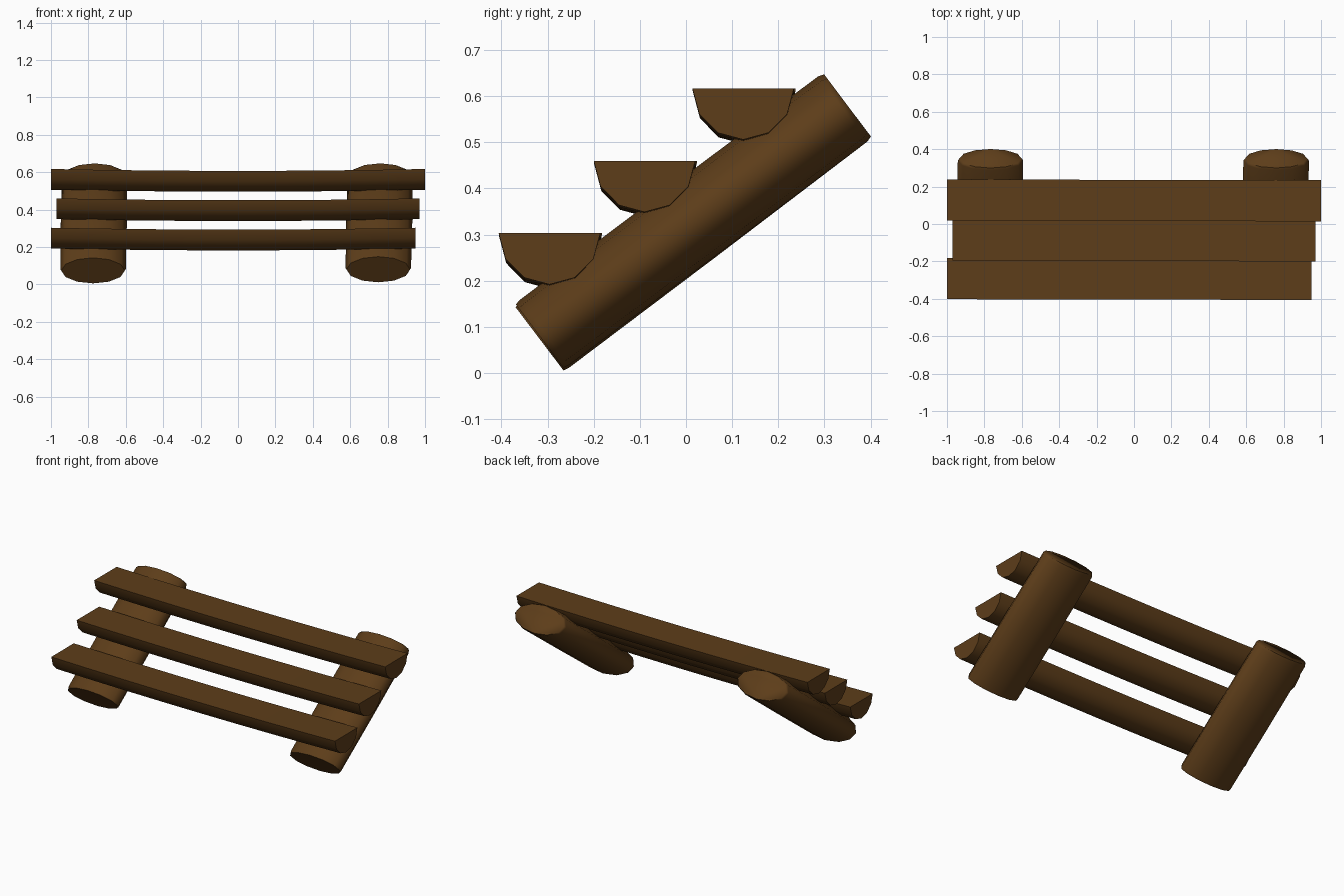
import bpy, bmesh
from math import sin, cos, pi, radians
from mathutils import Vector

if "Cube" in bpy.data.objects:
    bpy.data.objects.remove(bpy.data.objects["Cube"])

wood = bpy.data.materials.new("brown_wood")
wood.diffuse_color = (0.11, 0.047, 0.01, 1)
wood.use_nodes = True
wood.node_tree.nodes["Principled BSDF"].inputs["Base Color"].default_value = wood.diffuse_color


def loft(name, rings, smooth_angle):
    """Skin a row of equal-sized closed rings and cap both ends."""
    bm = bmesh.new()
    rows = [[bm.verts.new(p) for p in ring] for ring in rings]
    n = len(rows[0])
    for a, b in zip(rows, rows[1:]):
        for i in range(n):
            j = (i + 1) % n
            bm.faces.new((a[i], a[j], b[j], b[i]))
    bm.faces.new(rows[0][::-1])
    bm.faces.new(rows[-1])
    bmesh.ops.recalc_face_normals(bm, faces=bm.faces)
    mesh = bpy.data.meshes.new(name)
    bm.to_mesh(mesh)
    bm.free()
    mesh.materials.append(wood)
    obj = bpy.data.objects.new(name, mesh)
    bpy.context.collection.objects.link(obj)
    bpy.ops.object.select_all(action='DESELECT')
    obj.select_set(True)
    bpy.context.view_layer.objects.active = obj
    bpy.ops.object.shade_smooth_by_angle(angle=radians(smooth_angle))
    return obj


def stringer(name, x_low, x_high, lift):
    """Sloping flattened 12-sided log with slightly eased ends."""
    low = Vector((x_low, -0.3175, 0.074 + lift))
    high = Vector((x_high, 0.350, 0.580))
    axis = (high - low).normalized()
    side = Vector((1, 0, 0))
    up = side.cross(axis).normalized()
    rings = []
    for t, s in ((0, 0.97), (0.015, 1), (0.5, 1.01), (0.985, 1), (1, 0.95)):
        c = low.lerp(high, t)
        rings.append([c + side * 0.175 * s * cos(k * pi / 6)
                      + up * 0.0885 * s * sin(k * pi / 6) for k in range(12)])
    loft(name, rings, 62)


def tread(name, x0, x1, y, top):
    """Half log, flat side up, sagging a little in the middle."""
    rings = []
    for i in range(9):
        u = i / 4 - 1
        x = x0 + (x1 - x0) * i / 8
        sag = 0.010 * (1 - u * u)
        rings.append([(x, y - 0.002 * u - 0.11 * cos(k * pi / 6),
                       top - sag - 0.111 * sin(k * pi / 6)) for k in range(7)])
    loft(name, rings, 50)


# Two sloping support logs
stringer("left_support_log", -0.775, -0.767, 0.0)
stringer("right_support_log", 0.750, 0.760, 0.006)

# Three half-log steps
tread("bottom_step", -1.0, 0.95, -0.294, 0.303)
tread("middle_step", -0.97, 0.97, -0.088, 0.460)
tread("top_step", -1.0, 1.0, 0.126, 0.617)
